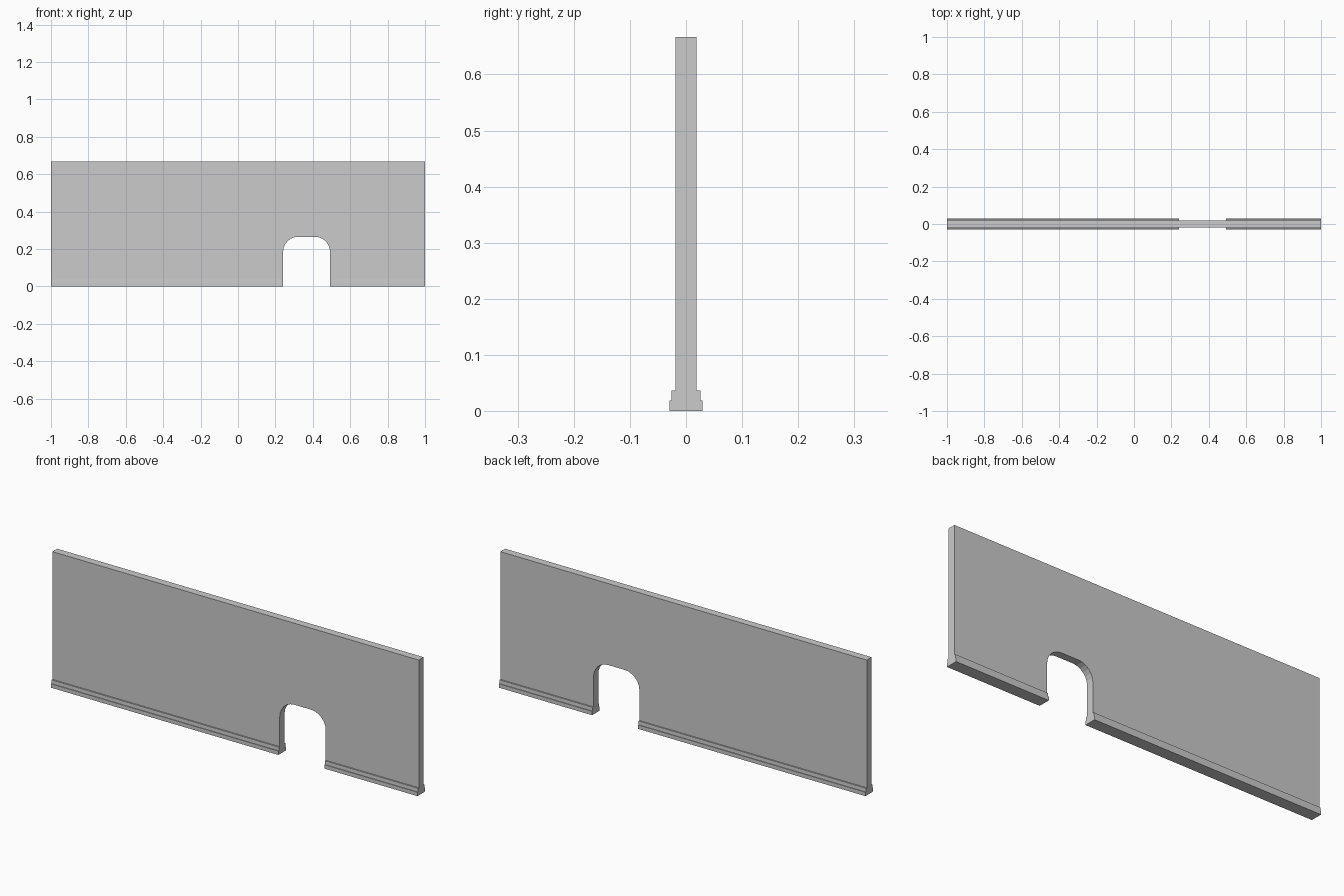
import bpy, bmesh
from math import sin, cos, pi
from mathutils import Vector

if "Cube" in bpy.data.objects:
    bpy.data.objects.remove(bpy.data.objects["Cube"])

HALF_T = 0.0188              # half wall thickness
HEIGHT = 0.667
DOOR_L, DOOR_R, DOOR_TOP, RADIUS = 0.241, 0.492, 0.265, 0.08


def extrude_outline(name, points, offset):
    """Make a solid by extruding a planar outline along an offset."""
    bm = bmesh.new()
    face = bm.faces.new([bm.verts.new(p) for p in points])
    ext = bmesh.ops.extrude_face_region(bm, geom=[face], use_keep_orig=True)
    moved = [v for v in ext["geom"] if isinstance(v, bmesh.types.BMVert)]
    bmesh.ops.translate(bm, verts=moved, vec=Vector(offset))
    bmesh.ops.recalc_face_normals(bm, faces=bm.faces)
    mesh = bpy.data.meshes.new(name)
    bm.to_mesh(mesh)
    bm.free()
    obj = bpy.data.objects.new(name, mesh)
    bpy.context.collection.objects.link(obj)
    return obj


def corner(cx, start):
    """Quarter arc of the doorway, running clockwise from an angle."""
    n = 6
    cz = DOOR_TOP - RADIUS
    angles = [start - pi / 2 * i / n for i in range(n + 1)]
    return [(cx + RADIUS * cos(a), cz + RADIUS * sin(a)) for a in angles]


# Wall with round-cornered doorway
outline = [(-1, 0), (DOOR_L, 0)]
outline += corner(DOOR_L + RADIUS, pi) + corner(DOOR_R - RADIUS, pi / 2)
outline += [(DOOR_R, 0), (1, 0), (1, HEIGHT), (-1, HEIGHT)]
extrude_outline("wall", [(x, -HALF_T, z) for x, z in outline], (0, 2 * HALF_T, 0))

# Stepped skirting boards on both faces, either side of the doorway
profile = [(HALF_T, 0), (0.0297, 0), (0.0297, 0.019), (0.0262, 0.019),
           (0.0255, 0.037), (HALF_T, 0.037)]
for side, sign in (("front", -1), ("back", 1)):
    for part, x0, x1 in (("left", -1, DOOR_L), ("right", DOOR_R, 1)):
        extrude_outline(f"skirting_{side}_{part}",
                        [(x0, sign * y, z) for y, z in profile], (x1 - x0, 0, 0))
